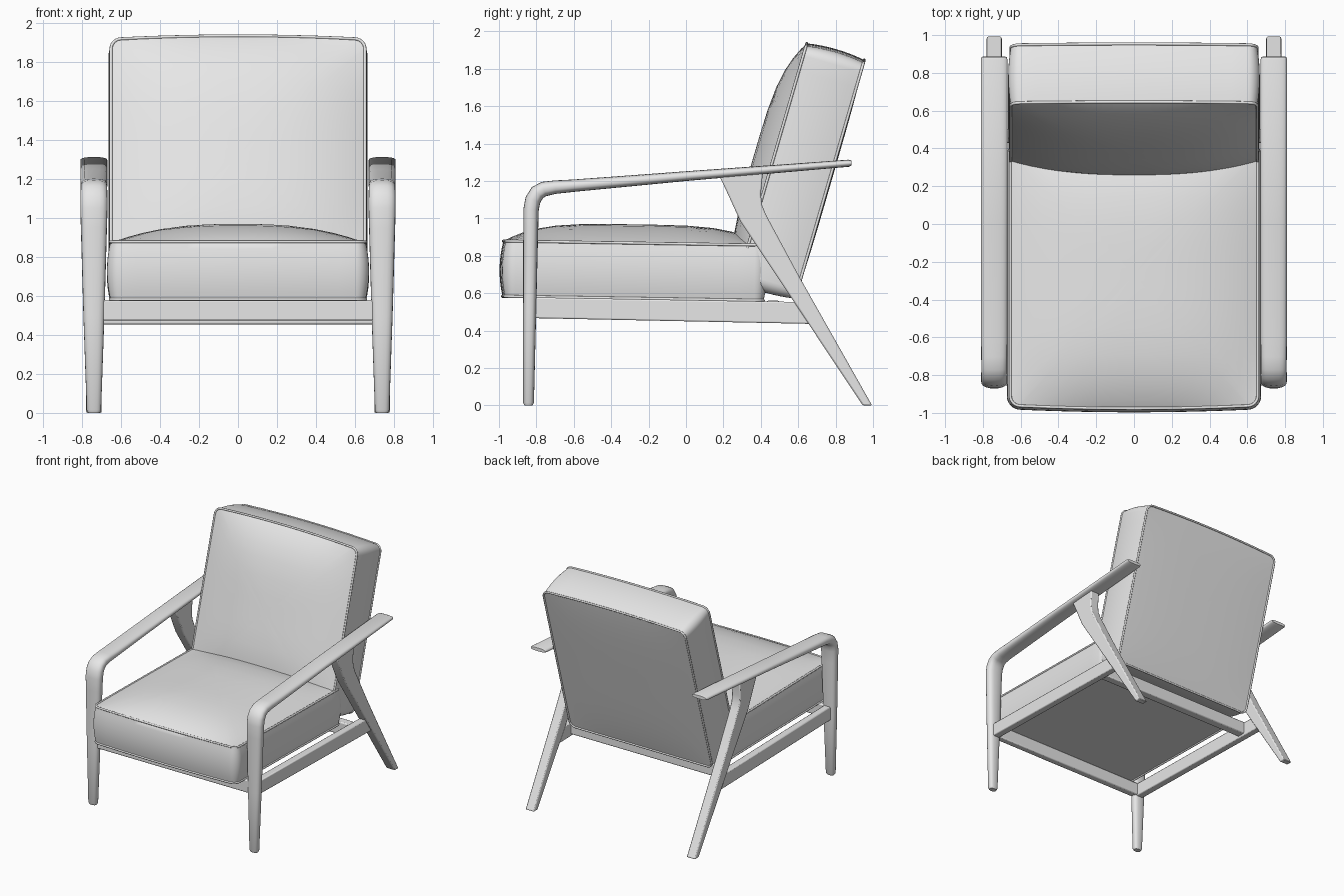
import bpy, bmesh, math
from mathutils import Matrix, Vector

if "Cube" in bpy.data.objects:
    bpy.data.objects.remove(bpy.data.objects["Cube"], do_unlink=True)

grey = bpy.data.materials.new("plain grey")
grey.use_nodes = True
GREY = (0.8, 0.8, 0.8, 1)
grey.diffuse_color = GREY
grey.node_tree.nodes["Principled BSDF"].inputs["Base Color"].default_value = GREY


def finish(name, bm, mirror=False, bevel=0, angle=40):
    bmesh.ops.recalc_face_normals(bm, faces=bm.faces)
    mesh = bpy.data.meshes.new(name)
    bm.to_mesh(mesh)
    bm.free()
    mesh.materials.append(grey)
    ob = bpy.data.objects.new(name, mesh)
    bpy.context.collection.objects.link(ob)
    bpy.ops.object.select_all(action="DESELECT")
    ob.select_set(True)
    bpy.context.view_layer.objects.active = ob
    bpy.ops.object.shade_smooth_by_angle(angle=math.radians(angle))
    if mirror:
        ob.modifiers.new("Mirror", "MIRROR")
    if bevel:
        mod = ob.modifiers.new("Bevel", "BEVEL")
        mod.width, mod.segments = bevel, 2
    return ob


def loft(bm, rings):
    loops = [[bm.verts.new(p) for p in ring] for ring in rings]
    for a, b in zip(loops, loops[1:]):
        for i in range(len(a)):
            j = (i + 1) % len(a)
            bm.faces.new((a[i], a[j], b[j], b[i]))
    bm.faces.new(loops[0])
    bm.faces.new(loops[-1])


def prism(name, profile, x0, x1, mirror=False, bevel=0.008):
    bm = bmesh.new()
    loft(bm, [[(x, y, z) for y, z in profile] for x in (x0, x1)])
    return finish(name, bm, mirror, bevel)


def sweep(name, x, stations, sides=20):
    """Rounded section along a side-plane path: y, z, half thickness, half width."""
    bm, rings = bmesh.new(), []
    for i, (y, z, t, w) in enumerate(stations):
        a, b = stations[max(i - 1, 0)], stations[min(i + 1, len(stations) - 1)]
        d = Vector((b[0] - a[0], b[1] - a[1])).normalized()
        ring = []
        for k in range(sides):
            c, s = math.cos(math.tau * k / sides), math.sin(math.tau * k / sides)
            c = math.copysign(abs(c) ** 0.75, c) * w
            s = math.copysign(abs(s) ** 0.75, s) * t
            ring.append((x + c, y - d.y * s, z + d.x * s))
        rings.append(ring)
    loft(bm, rings)
    return finish(name, bm, mirror=True)


def outline(hx, hy, r, steps=6, side=14):
    """Rounded rectangle with evenly divided straight sides."""
    pts = []
    for q, (sx, sy) in enumerate(((1, 1), (-1, 1), (-1, -1), (1, -1))):
        for k in range(steps + 1):
            a = math.pi / 2 * (q + k / steps)
            pts.append(Vector((sx * (hx - r) + r * math.cos(a),
                               sy * (hy - r) + r * math.sin(a))))
    full = []
    for i, p in enumerate(pts):
        nxt = pts[(i + 1) % len(pts)]
        n = side if i % (steps + 1) == steps else 1
        full += [p.lerp(nxt, k / n) for k in range(n)]
    return full


def cushion(name, hx, hy, hz, crown, under, bulge, bow, matrix):
    """Boxed cushion, crowned on both panels, bowed on its +y edge."""
    r = 0.05

    def ring(w, scale, height):
        b = bulge * (1 - w * w)
        pts = []
        for p in outline(hx + b, hy + b, r + b):
            p = p * scale
            u, v = min(abs(p.x) / hx, 1), min(abs(p.y) / hy, 1)
            y = p.y + (bow * (1 - u * u) * v if p.y > 0 else 0)
            z = w * hz + height * (1 - u ** 2.6) * (1 - v ** 4)
            pts.append(matrix @ Vector((p.x, y, z)))
        return pts

    scales = [0.02, 0.2, 0.4, 0.6, 0.75, 0.86, 0.94, 0.98]
    rings = [ring(-1, s, -under) for s in scales]
    rings += [ring(-1 + k / 4, 1, 0) for k in range(9)]
    rings += [ring(1, s, crown) for s in reversed(scales)]
    bm = bmesh.new()
    loft(bm, rings)
    finish(name, bm, angle=50)
    # piping along both panel seams
    for label, w in (("upper", 1), ("lower", -1)):
        cu = bpy.data.curves.new(f"{name}_{label}_piping", "CURVE")
        cu.dimensions = "3D"
        cu.bevel_depth, cu.bevel_resolution = 0.008, 2
        pts = ring(w, 1, 0)
        sp = cu.splines.new("POLY")
        sp.points.add(len(pts) - 1)
        for sp_pt, p in zip(sp.points, pts):
            sp_pt.co = (*p, 1)
        sp.use_cyclic_u = True
        cu.materials.append(grey)
        bpy.context.collection.objects.link(bpy.data.objects.new(cu.name, cu))


# Upholstery
seat_frame = (Matrix.Translation((0, -0.273, 0.72)) @ Matrix.Rotation(math.radians(-0.9), 4, "X")
              @ Matrix.Rotation(math.pi, 4, "Z"))
cushion("seat_cushion", 0.655, 0.69, 0.148, 0.1, 0.0, 0.018, 0.016, seat_frame)

back_frame = Matrix.Translation((0, 0.612, 1.245)) @ Matrix.Rotation(math.radians(73.8), 4, "X")
cushion("back_cushion", 0.652, 0.655, 0.16, 0.105, 0.012, 0.014, 0.018, back_frame)

# Front leg flowing through a bend into the armrest
sweep("front_leg_and_armrest", 0.74, [
    (-0.842, 0.0, 0.022, 0.030), (-0.842, 0.015, 0.029, 0.037),
    (-0.836, 0.5, 0.035, 0.054), (-0.83, 0.95, 0.040, 0.067),
    (-0.828, 1.05, 0.041, 0.070), (-0.818, 1.10, 0.042, 0.070),
    (-0.795, 1.137, 0.042, 0.069), (-0.76, 1.157, 0.040, 0.068),
    (-0.70, 1.167, 0.036, 0.069), (-0.60, 1.175, 0.033, 0.070),
    (0.0, 1.226, 0.026, 0.070), (0.87, 1.295, 0.019, 0.070),
    (0.885, 1.296, 0.013, 0.066)])

# Raked rear leg, flared where it meets the armrest
prism("rear_leg", [
    (0.945, 0.0), (0.995, 0.0), (0.605, 0.69), (0.43, 1.015), (0.407, 1.07),
    (0.40, 1.13), (0.41, 1.24), (0.175, 1.235), (0.21, 1.16), (0.29, 0.985)],
    0.70, 0.78, mirror=True)

# Seat frame
prism("side_rail", [(-0.83, 0.467), (0.67, 0.436), (0.60, 0.553), (-0.83, 0.578)],
      0.705, 0.765, mirror=True)
for name, y0, y1, z0, z1 in (("front_rail", -0.855, -0.80, 0.475, 0.58),
                             ("back_rail", 0.43, 0.50, 0.455, 0.56)):
    prism(name, [(y0, z0), (y1, z0), (y1, z1), (y0, z1)], -0.715, 0.715)
